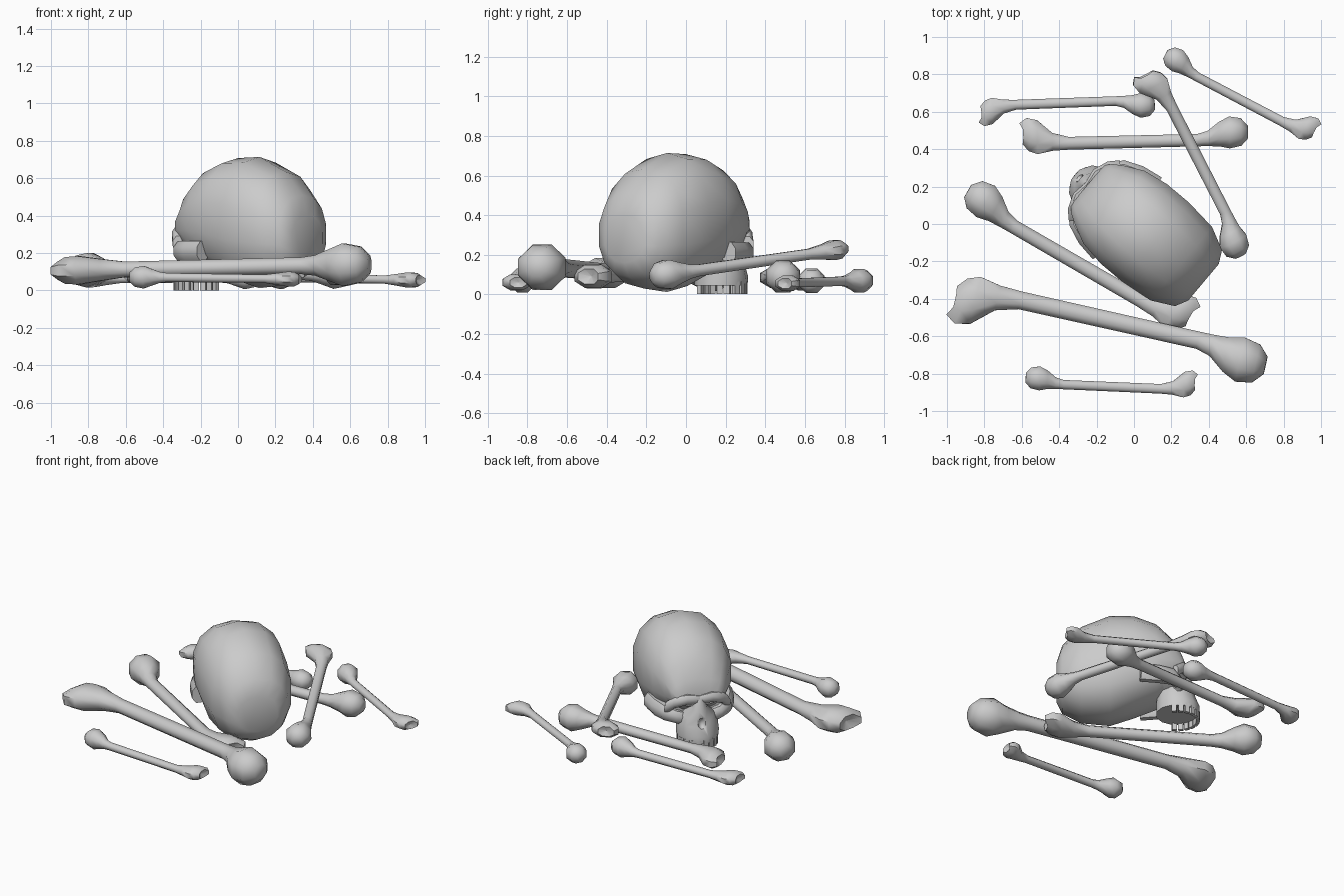
import bpy, bmesh, math
from mathutils import Vector, Matrix

if "Cube" in bpy.data.objects:
    bpy.data.objects.remove(bpy.data.objects["Cube"])

SKULL = Matrix.Rotation(math.radians(140), 4, 'Z')   # local x = face, y = left


def finish(name, bm, matrix, angle=50):
    bmesh.ops.remove_doubles(bm, verts=bm.verts, dist=0.0005)
    bmesh.ops.transform(bm, matrix=matrix, verts=bm.verts)
    bmesh.ops.recalc_face_normals(bm, faces=bm.faces)
    me = bpy.data.meshes.new(name)
    bm.to_mesh(me)
    bm.free()
    me.polygons.foreach_set("use_smooth", [True] * len(me.polygons))
    me.set_sharp_from_angle(angle=math.radians(angle))
    ob = bpy.data.objects.new(name, me)
    bpy.context.collection.objects.link(ob)
    return ob


def loft(name, rings, matrix, angle=50):
    bm = bmesh.new()
    rows = [[bm.verts.new(p) for p in r] for r in rings]
    n = len(rows[0])
    for a, b in zip(rows, rows[1:]):
        for i in range(n):
            j = (i + 1) % n
            bm.faces.new((a[i], a[j], b[j], b[i]))
    bm.faces.new(rows[0])
    bm.faces.new(rows[-1])
    return finish(name, bm, matrix, angle)


def circle(n, power=1.0):
    for i in range(n):
        a = 2 * math.pi * (i + 0.5) / n
        c, s = math.cos(a), math.sin(a)
        yield (math.copysign(abs(c) ** power, c), math.copysign(abs(s) ** power, s))


# cranium: cross-sections (forward, half width, bottom, top)
sections = [(-.485, .13, .16, .4), (-.45, .2, .09, .51), (-.33, .262, .03, .635),
            (-.15, .283, .012, .714), (.0, .283, .07, .708), (.14, .26, .13, .65),
            (.24, .21, .19, .55), (.295, .175, .25, .44), (.325, .14, .27, .36)]
loft("cranium", [[(f, w * c, (lo + hi) / 2 + (hi - lo) / 2 * s)
                  for c, s in circle(14, .88)]
                 for f, w, lo, hi in sections], SKULL)

# upper jaw and nose bridge: (height, forward, depth, half width)
jaw_sections = [(.045, .275, .14, .13), (.09, .275, .14, .135), (.15, .265, .125, .13),
                (.2, .26, .12, .115), (.25, .27, .11, .06), (.32, .28, .065, .045)]
jaw = loft("upper_jaw", [[(f + d * c, w * s, z) for c, s in circle(12)]
                         for z, f, d, w in jaw_sections], SKULL)

# nose opening is carved out of the jaw
bm = bmesh.new()
bmesh.ops.create_uvsphere(bm, u_segments=10, v_segments=7, radius=1)
cutter = finish("nose_cutter", bm, SKULL @ Matrix.Translation((.405, 0, .175))
                @ Matrix.Diagonal((.045, .03, .042, 1)))
cutter.hide_render = True
cutter.hide_viewport = True
mod = jaw.modifiers.new("nose_opening", 'BOOLEAN')
mod.operation = 'DIFFERENCE'
mod.solver = 'EXACT'
mod.object = cutter


# curved tube in the skull frame: points are (forward, side, height, radius)
def tube(name, path, side):
    rings = []
    for i, (f, s, z, r) in enumerate(path):
        p, q = path[max(i - 1, 0)], path[min(i + 1, len(path) - 1)]
        t = Vector((q[0] - p[0], q[1] - p[1], 0)).normalized()
        across = Vector((-t.y, t.x, 0))
        pts = [Vector((f, s, z)) + across * r * .75 * c + Vector((0, 0, r * h))
               for c, h in circle(8)]
        rings.append([(v.x, v.y * side, v.z) for v in pts])
    loft(name, rings, SKULL)


for side in (-1, 1):
    # cheekbone from the jaw back to the temple, and brow ridge above the socket
    tube("cheekbone", [(.27, .08, .165, .05), (.285, .14, .195, .045),
                       (.24, .195, .21, .055), (.15, .228, .21, .06),
                       (.04, .245, .21, .06)], side)
    tube("brow_ridge", [(.32, .0, .31, .03), (.33, .08, .325, .035),
                        (.3, .15, .3, .04), (.255, .19, .25, .045)], side)

# back wall of the eye sockets
loft("socket_wall", [[(f, w * c, .25 + .09 * s) for c, s in circle(10)]
                     for f, w in ((.1, .22), (.265, .17))], SKULL)

# teeth along the jaw arc
for i in range(12):
    a = math.radians(-100 + 200 * i / 11)
    bm = bmesh.new()
    bmesh.ops.create_cube(bm, size=1)
    m = (SKULL @ Matrix.Translation((.275 + .126 * math.cos(a), .118 * math.sin(a), .033))
         @ Matrix.Rotation(a, 4, 'Z') @ Matrix.Diagonal((.022, .03, .064, 1)))
    finish("tooth", bm, m, 30)

# long bone of unit length: (along, side offset, half width, half height)
BONE = [(0, .03, .03, .03), (.03, .031, .065, .06), (.08, .03, .075, .071),
        (.125, .024, .058, .053), (.175, .006, .036, .034), (.22, 0, .029, .028),
        (.78, 0, .03, .026), (.85, .008, .042, .036), (.915, .03, .08, .047),
        (.95, .042, .078, .045), (.975, .046, .05, .03), (.96, .046, .001, .001)]


def bone(start, end, flip=1):
    start, end = Vector(start), Vector(end)
    d = (end - start).normalized()
    left = Vector((0, 0, 1)).cross(d).normalized()
    m = Matrix((d, left, d.cross(left))).transposed().to_4x4()
    m = Matrix.Translation(start) @ m @ Matrix.Scale((end - start).length, 4)
    rings = []
    for k, (x, off, w, h) in enumerate(BONE):
        knob = {9: .012, 10: .018}.get(k, 0)      # twin knobs at the forked end
        rings.append([(x + knob * (abs(c) - .3) * (1 + .6 * c), (off + w * c) * flip, h * s)
                      for c, s in circle(8)])
    loft("bone", rings, m)


for args in [((.11, .665, .07), (-.84, .63, .06)),
             ((.61, .455, .09), (-.62, .425, .085), -1),
             ((.155, .883, .07), (.968, .455, .055)),
             ((.6, -.155, .09), (.09, .84, .235)),
             ((-.91, .14, .11), (.3, -.56, .09)),
             ((.715, -.705, .14), (-.98, -.325, .105)),
             ((-.58, -.85, .072), (.345, -.89, .06))]:
    bone(*args)
